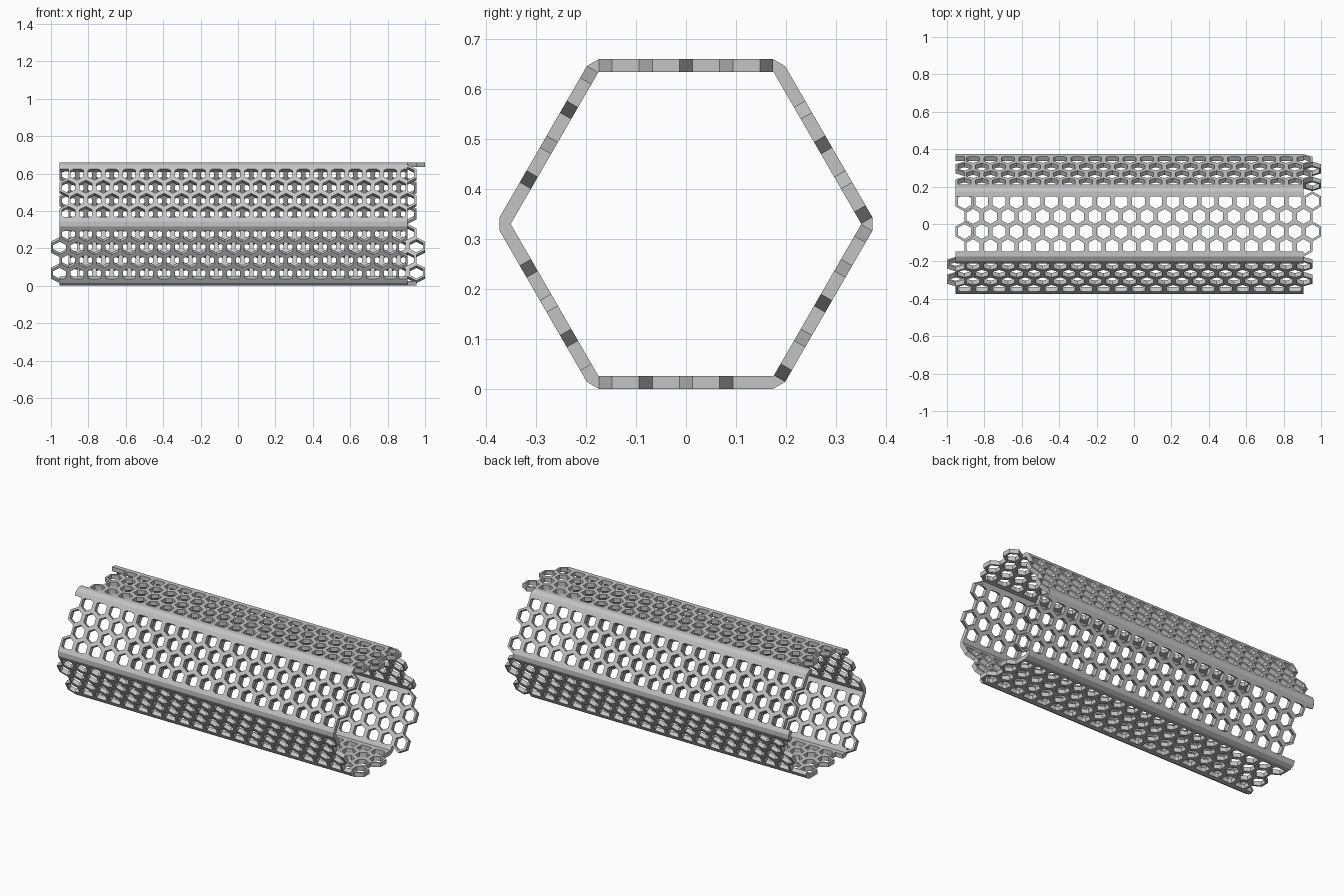
import bpy, bmesh, math
from mathutils import Vector

if "Cube" in bpy.data.objects:
    bpy.data.objects.remove(bpy.data.objects["Cube"])

U = 2 / 43                      # half the cell pitch along x
S = 2 * U / math.sqrt(3)        # cell side length
ROW = 1.5 * S                   # row pitch across a panel
APO, T = 0.33, 0.026            # tube apothem and wall thickness
WALL = 0.012                    # half the web between two holes
EDGE = 2 * ROW + S / 4          # half width of a panel
LIP = 1.5 * ROW + S / 2         # where the solid corner rails begin

grey = bpy.data.materials.new("light_grey")
grey.diffuse_color = (0.55, 0.55, 0.55, 1)
grey.use_nodes = True
grey.node_tree.nodes["Principled BSDF"].inputs["Base Color"].default_value = grey.diffuse_color


def place(x, c, r, angle):
    """x along tube, c across the panel, r out from the tube axis."""
    sa, ca = math.sin(angle), math.cos(angle)
    return Vector((x, r * sa + c * ca, APO + r * ca - c * sa))


def finish(name, bm):
    bmesh.ops.remove_doubles(bm, verts=bm.verts, dist=1e-4)
    bmesh.ops.recalc_face_normals(bm, faces=bm.faces)
    me = bpy.data.meshes.new(name)
    bm.to_mesh(me)
    bm.free()
    me.materials.append(grey)
    ob = bpy.data.objects.new(name, me)
    bpy.context.collection.objects.link(ob)
    return ob


def honeycomb_panel(name, angle, start):
    """Four staggered rows of twenty hexagonal rings."""
    bm = bmesh.new()
    r_out, r_in = S, S - WALL * 2 / math.sqrt(3)
    for row in range(4):
        c0 = (row - 1.5) * ROW
        for i in range(20):
            x0 = -1 + U * (start + row % 2 + 1 + 2 * i)
            rings = []
            for r in (r_out, r_in):
                rings.append([bm.verts.new(place(
                    x0 + r * math.sin(k * math.pi / 3),
                    c0 + r * math.cos(k * math.pi / 3),
                    APO - T / 2, angle)) for k in range(6)])
            o, n = rings
            for k in range(6):
                j = (k + 1) % 6
                bm.faces.new((o[k], o[j], n[j], n[k]))
    ob = finish(name, bm)
    mod = ob.modifiers.new("thickness", 'SOLIDIFY')
    mod.thickness = T
    mod.offset = 0


def corner_rail(name, angle):
    """Solid chamfered strip joining one panel to the next."""
    nxt = angle + math.pi / 3
    inner = APO - T
    corner = inner * math.tan(math.pi / 6)
    profile = [(LIP, APO, angle), (EDGE, APO, angle), (-EDGE, APO, nxt),
               (-LIP, APO, nxt), (-LIP, inner, nxt), (corner, inner, angle),
               (LIP, inner, angle)]
    bm = bmesh.new()
    a, b = [[bm.verts.new(place(x, *p)) for p in profile]
            for x in (-1 + U, -1 + 41 * U)]
    n = len(profile)
    for k in range(n):
        j = (k + 1) % n
        bm.faces.new((a[k], a[j], b[j], b[k]))
    # end caps, split at the bend so each piece is convex
    for v in (a, b):
        bm.faces.new((v[0], v[1], v[5], v[6]))
        bm.faces.new((v[1], v[2], v[5]))
        bm.faces.new((v[2], v[3], v[4], v[5]))
    finish(name, bm)


# Panels run round the tube from the top, each with its own stagger
panels = [("top", 2), ("back_upper", 1), ("back_lower", 2),
          ("bottom", 1), ("front_lower", 0), ("front_upper", 1)]
for i, (side, start) in enumerate(panels):
    honeycomb_panel(side + "_panel", i * math.pi / 3, start)
    corner_rail(side + "_rail", i * math.pi / 3)
